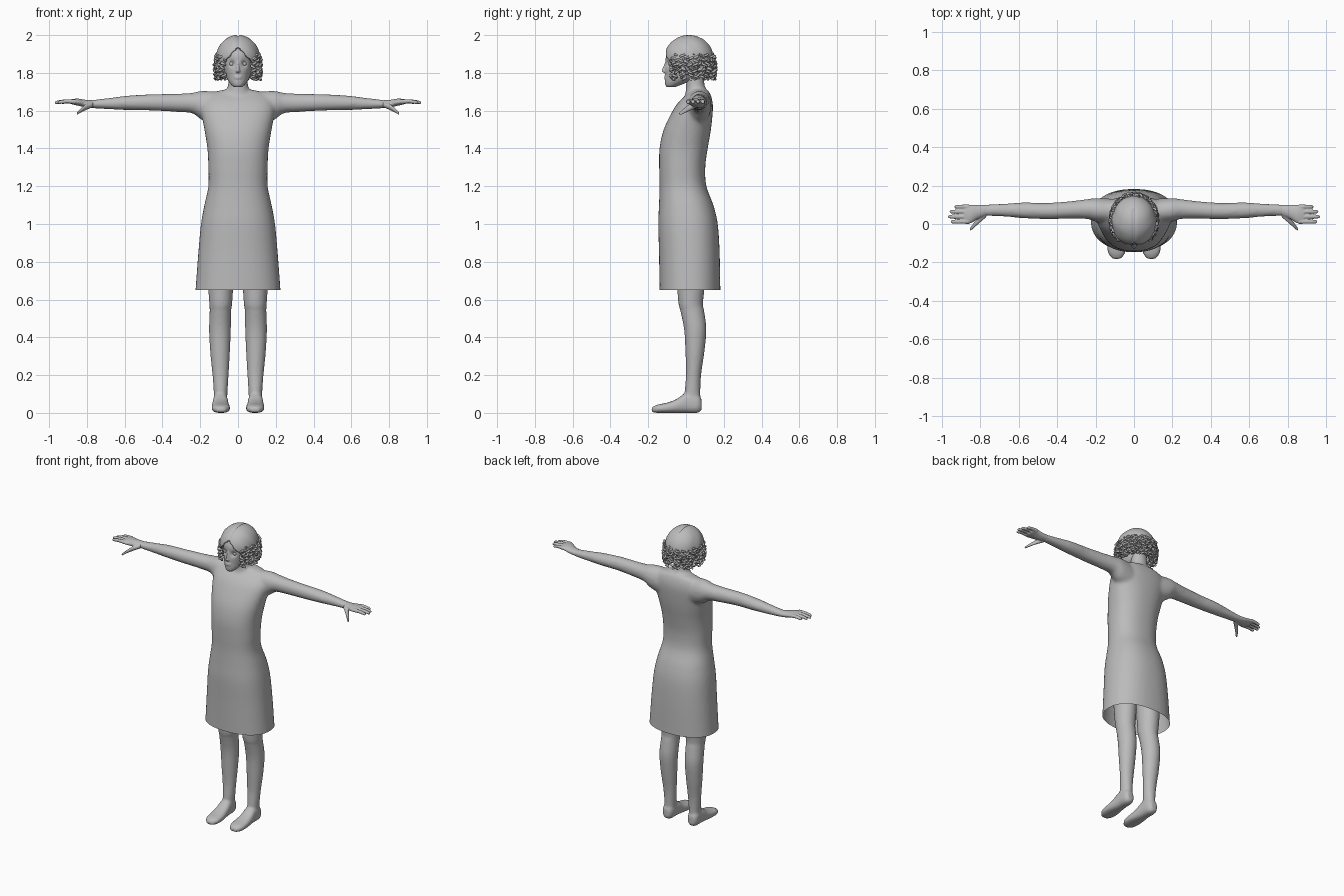
import bpy, bmesh, math, random
from mathutils import Vector

random.seed(4)
if "Cube" in bpy.data.objects:
    bpy.data.objects.remove(bpy.data.objects["Cube"])

grey = bpy.data.materials.new("plain_grey")
grey.use_nodes = True
grey.diffuse_color = (0.5, 0.5, 0.5, 1)
grey.node_tree.nodes["Principled BSDF"].inputs["Base Color"].default_value = (0.5, 0.5, 0.5, 1)


def spline(a, b, c, d, t):
    """Catmull-Rom value between b and c."""
    return 0.5 * (2 * b + (c - a) * t + (2 * a - 5 * b + 4 * c - d) * t * t
                  + (3 * b - a - 3 * c + d) * t ** 3)


def loft(bm, rings, axis="z", side=1, power=2.0, sides=32, steps=5):
    """Skin closed rings given as (position, u_min, u_max, v_min, v_max)."""
    dense = []
    last = len(rings) - 1
    for i in range(last):
        four = [rings[max(0, min(last, i + k))] for k in (-1, 0, 1, 2)]
        for s in range(steps):
            dense.append([spline(*vals, s / steps) for vals in zip(*four)])
    dense.append(rings[-1])
    loops = []
    for t, u0, u1, v0, v1 in dense:
        loop = []
        for k in range(sides):
            a = math.tau * k / sides
            c, s = math.cos(a), math.sin(a)
            u = (u0 + u1) / 2 + (u1 - u0) / 2 * math.copysign(abs(c) ** (2 / power), c)
            v = (v0 + v1) / 2 + (v1 - v0) / 2 * math.copysign(abs(s) ** (2 / power), s)
            p = {"z": (u, v, t), "x": (t, u, v), "y": (u, t, v)}[axis]
            loop.append(bm.verts.new((p[0] * side, p[1], p[2])))
        loops.append(loop)
    faces = [bm.faces.new(loops[0]), bm.faces.new(loops[-1])]
    for a, b in zip(loops, loops[1:]):
        for k in range(sides):
            j = (k + 1) % sides
            faces.append(bm.faces.new((a[k], a[j], b[j], b[k])))
    bmesh.ops.recalc_face_normals(bm, faces=faces)


def centred(rows):
    """Expand (position, half_width, v_min, v_max) to full rings."""
    return [(t, -w, w, v0, v1) for t, w, v0, v1 in rows]


def bake(obj):
    """Apply all modifiers of an object and shade it smooth."""
    graph = bpy.context.evaluated_depsgraph_get()
    mesh = bpy.data.meshes.new_from_object(obj.evaluated_get(graph))
    name = obj.name
    bpy.data.objects.remove(obj)
    done = bpy.data.objects.new(name, mesh)
    bpy.context.collection.objects.link(done)
    mesh.materials.clear()
    mesh.materials.append(grey)
    mesh.shade_smooth()
    return done


def finish(bm, name, voxel=0, relax=0):
    """Turn a bmesh into an object, fusing its overlapping parts."""
    mesh = bpy.data.meshes.new(name)
    bm.to_mesh(mesh)
    bm.free()
    obj = bpy.data.objects.new(name, mesh)
    bpy.context.collection.objects.link(obj)
    if voxel:
        fuse = obj.modifiers.new("fuse", "REMESH")
        fuse.mode = "VOXEL"
        fuse.voxel_size = voxel
    if relax:
        soften = obj.modifiers.new("soften", "SMOOTH")
        soften.iterations = relax
    bpy.context.view_layer.update()
    return bake(obj)


# Dress, neck and arms fused into one skin
bm = bmesh.new()
loft(bm, centred([
    (0.58, 0.23, -0.14, 0.185), (0.65, 0.225, -0.14, 0.182), (0.85, 0.21, -0.143, 0.178),
    (1.0, 0.196, -0.147, 0.168), (1.1, 0.178, -0.143, 0.145), (1.2, 0.157, -0.14, 0.108),
    (1.3, 0.157, -0.142, 0.102), (1.4, 0.162, -0.14, 0.115), (1.5, 0.178, -0.118, 0.132),
    (1.6, 0.195, -0.07, 0.142), (1.65, 0.185, -0.035, 0.14), (1.69, 0.15, 0.01, 0.128),
    (1.71, 0.08, 0.025, 0.115)]), power=2.3, sides=48)
loft(bm, centred([(1.6, 0.08, -0.02, 0.12), (1.68, 0.07, -0.005, 0.115),
                  (1.73, 0.054, 0.0, 0.1), (1.82, 0.05, 0.0, 0.09)]))
for side in (1, -1):
    loft(bm, [(0.1, 0.0, 0.13, 1.52, 1.7), (0.19, 0.01, 0.135, 1.55, 1.705),
              (0.24, 0.025, 0.13, 1.585, 1.695), (0.32, 0.028, 0.12, 1.593, 1.69),
              (0.45, 0.025, 0.11, 1.6, 1.687), (0.58, 0.03, 0.112, 1.603, 1.68),
              (0.7, 0.04, 0.105, 1.608, 1.665), (0.79, 0.042, 0.1, 1.614, 1.655)], "x", side)
dress = finish(bm, "dress_and_arms", 0.011, 5)

# Straight open hem
bm = bmesh.new()
bm.from_mesh(dress.data)
bmesh.ops.bisect_plane(bm, geom=bm.verts[:] + bm.edges[:] + bm.faces[:],
                       plane_co=(0, 0, 0.65), plane_no=(0, 0, 1), clear_inner=True)
bm.to_mesh(dress.data)
bm.free()

for side, label in ((1, "left"), (-1, "right")):
    # Leg with shoe
    bm = bmesh.new()
    loft(bm, [(0.05, 0.058, 0.13, 0.0, 0.08), (0.1, 0.056, 0.128, -0.008, 0.076),
              (0.2, 0.05, 0.135, 0.0, 0.08), (0.32, 0.043, 0.147, -0.003, 0.097),
              (0.44, 0.038, 0.153, -0.01, 0.108), (0.54, 0.036, 0.15, -0.03, 0.096),
              (0.58, 0.031, 0.152, -0.04, 0.09), (0.7, 0.024, 0.16, -0.05, 0.1),
              (0.95, 0.015, 0.17, -0.07, 0.1)], "z", side)
    loft(bm, [(0.083, 0.075, 0.115, 0.015, 0.07), (0.06, 0.058, 0.13, 0, 0.1),
              (0, 0.053, 0.133, 0, 0.105), (-0.05, 0.048, 0.137, 0, 0.073),
              (-0.1, 0.042, 0.14, 0, 0.054), (-0.15, 0.046, 0.135, 0, 0.044),
              (-0.182, 0.068, 0.112, 0.003, 0.03)], "y", side, 2.5)
    finish(bm, label + "_leg", 0.008, 4)

    # Hand: palm, four fingers and a thumb
    bm = bmesh.new()
    loft(bm, [(0.765, 0.045, 0.1, 1.614, 1.655), (0.81, 0.028, 0.1, 1.618, 1.658),
              (0.85, 0.004, 0.1, 1.627, 1.664), (0.885, 0.004, 0.098, 1.635, 1.66)], "x", side)
    for y, tip in ((0.09, 0.935), (0.064, 0.96), (0.038, 0.97), (0.012, 0.955)):
        rings = []
        for f, r in ((0, 0.012), (0.5, 0.0105), (0.9, 0.009), (1, 0.004)):
            z = 1.648 + 0.012 * f - 0.018 * f * f
            rings.append((0.86 + (tip - 0.86) * f, y - r, y + r, z - r, z + r))
        loft(bm, rings, "x", side, sides=16)
    loft(bm, [(0.77, 0.035, 0.07, 1.617, 1.645), (0.805, 0.005, 0.042, 1.603, 1.634),
              (0.835, -0.022, 0.006, 1.588, 1.61), (0.853, -0.038, -0.02, 1.576, 1.592)],
         "x", side, sides=16)
    finish(bm, label + "_hand", 0.004, 3)

# Head with nose and lips
bm = bmesh.new()
loft(bm, centred([
    (1.724, 0.02, -0.1, -0.06), (1.735, 0.034, -0.109, -0.03), (1.755, 0.05, -0.112, 0.02),
    (1.78, 0.063, -0.111, 0.07), (1.82, 0.074, -0.111, 0.1), (1.86, 0.08, -0.108, 0.115),
    (1.9, 0.082, -0.105, 0.12), (1.94, 0.073, -0.084, 0.105), (1.97, 0.045, -0.04, 0.07)]))
loft(bm, centred([(1.8, 0.01, -0.117, -0.08), (1.808, 0.014, -0.129, -0.08),
                  (1.82, 0.01, -0.126, -0.08), (1.86, 0.007, -0.11, -0.08)]), sides=16)
for z, r in ((1.781, 0.005), (1.772, 0.006)):
    loft(bm, [(x, -0.105 - w, -0.095, z - r * w * 100, z + r * w * 100)
              for x, w in ((-0.023, 0.002), (-0.01, 0.01), (0.01, 0.01), (0.023, 0.002))],
         "x", sides=12)
head = finish(bm, "head", 0.004, 3)
for v in head.data.vertices:
    if v.co.y < -0.03:
        for side in (1, -1):
            d = (v.co - Vector((0.033 * side, -0.1, 1.848))).length
            v.co.y += 0.014 * math.exp(-(d / 0.016) ** 2)

# Eyes
bm = bmesh.new()
for side in (1, -1):
    ball = bmesh.ops.create_uvsphere(bm, u_segments=20, v_segments=12, radius=1)["verts"]
    for v in ball:
        v.co = Vector((0.033 * side, -0.08, 1.848)) + v.co * 0.013
finish(bm, "eyes")

# Hair cap with a centre parting and an opening for the face
bm = bmesh.new()
bmesh.ops.create_uvsphere(bm, u_segments=72, v_segments=48, radius=1)
for v in bm.verts:
    x, y, z = v.co.x, v.co.z, v.co.y
    part = 0.01 * math.exp(-(x / 0.05) ** 2) if z > 0 and y < 0.5 else 0
    wave = 1 + 0.012 * math.sin(9 * y + 6 * z)
    v.co = Vector((x * 0.116 * wave, 0.015 + y * 0.131, 1.876 + z * (0.125 - part)))
bald = [f for f in bm.faces for c in [f.calc_center_median()]
        if c.z < 1.79 or (c.y < -0.035 and c.z < 1.94 - 1.1 * abs(c.x))]
bmesh.ops.delete(bm, geom=bald, context="FACES")
bmesh.ops.recalc_face_normals(bm, faces=bm.faces[:])
if sum(f.normal.z for f in bm.faces if f.calc_center_median().z > 1.95) < 0:
    bmesh.ops.reverse_faces(bm, faces=bm.faces[:])
cap = finish(bm, "hair_cap")
thick = cap.modifiers.new("thickness", "SOLIDIFY")
thick.thickness = 0.008
bpy.context.view_layer.update()
bake(cap)

# Curls around the lower hair
data = bpy.data.curves.new("hair_curls", "CURVE")
data.dimensions = "3D"
data.bevel_depth = 0.0065
data.bevel_resolution = 1
data.use_fill_caps = True
for row in range(5):
    for k in range(25):
        a = math.radians(40 + 280 * (k + random.uniform(0.1, 0.9)) / 25)
        z = 1.785 + 0.024 * row + random.uniform(-0.007, 0.007)
        grow = 1 - 0.025 * abs(row - 1.5)
        cx, cy = 0.119 * grow * math.sin(a), 0.02 - 0.134 * grow * math.cos(a)
        turn, twist = random.uniform(0, math.tau), random.choice((-1, 1))
        line = data.splines.new("POLY")
        line.points.add(11)
        for i, p in enumerate(line.points):
            b = turn + twist * i * 0.8
            r = 0.012 - 0.0004 * i
            p.co = (cx + r * math.cos(b), cy + r * math.sin(b), z + 0.015 - 0.0028 * i, 1)
curls = bpy.data.objects.new("hair_curls", data)
bpy.context.collection.objects.link(curls)
bpy.context.view_layer.update()
bake(curls)
